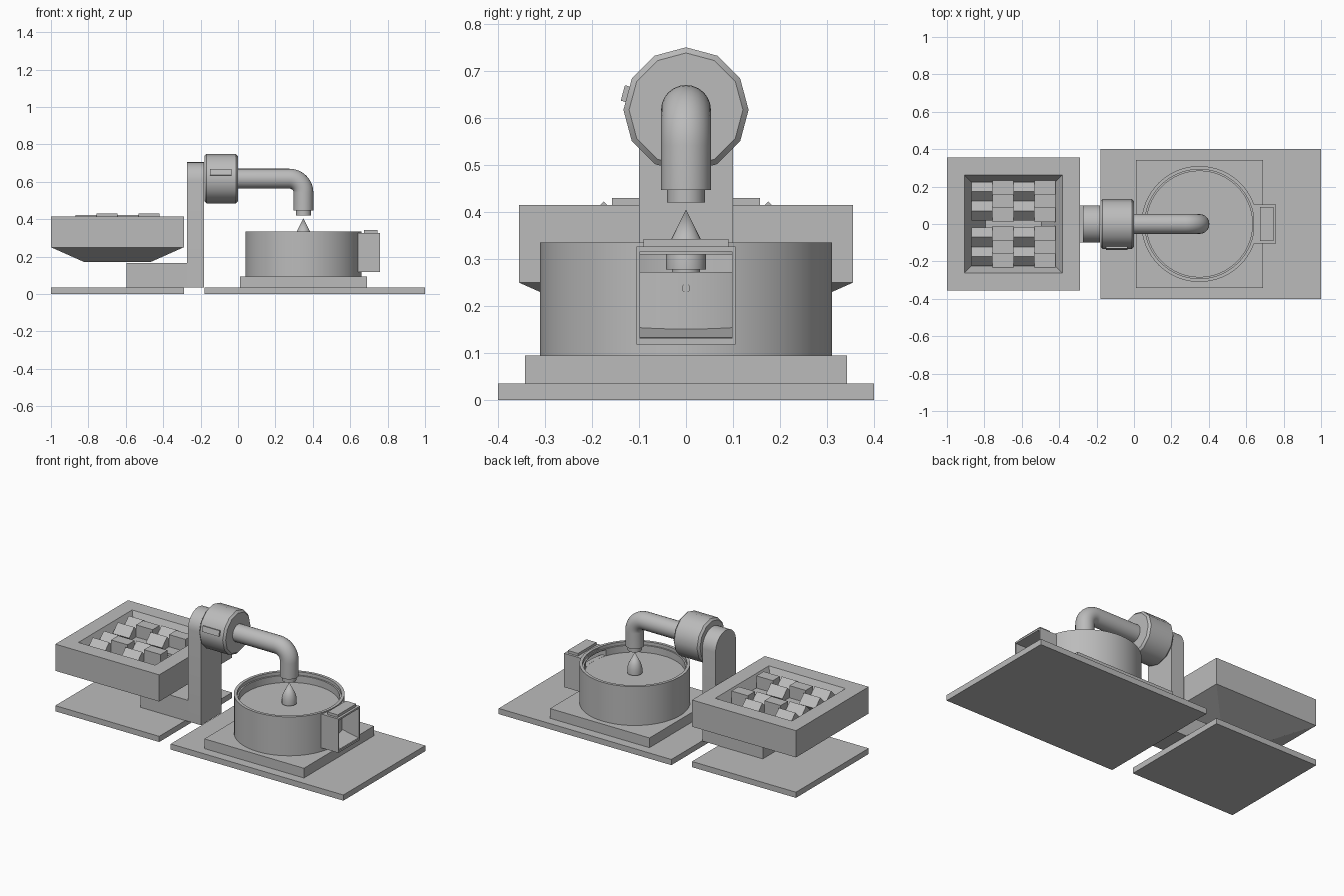
import bpy, bmesh, math
from mathutils import Matrix, Vector

if "Cube" in bpy.data.objects:
    bpy.data.objects.remove(bpy.data.objects["Cube"])

grey = bpy.data.materials.new("plain_grey")
grey.diffuse_color = (0.5, 0.5, 0.5, 1)
grey.use_nodes = True
grey.node_tree.nodes["Principled BSDF"].inputs["Base Color"].default_value = grey.diffuse_color


def finish(name, bm, smooth=None):
    bmesh.ops.remove_doubles(bm, verts=bm.verts, dist=1e-5)
    bmesh.ops.recalc_face_normals(bm, faces=bm.faces)
    me = bpy.data.meshes.new(name)
    bm.to_mesh(me)
    bm.free()
    me.materials.append(grey)
    ob = bpy.data.objects.new(name, me)
    bpy.context.collection.objects.link(ob)
    if smooth:
        bpy.ops.object.select_all(action='DESELECT')
        ob.select_set(True)
        bpy.context.view_layer.objects.active = ob
        bpy.ops.object.shade_smooth_by_angle(angle=math.radians(smooth))
    return ob


def add_box(bm, x0, x1, y0, y1, z0, z1, mat=Matrix()):
    m = mat @ Matrix.Translation(((x0 + x1) / 2, (y0 + y1) / 2, (z0 + z1) / 2)) \
        @ Matrix.Diagonal((x1 - x0, y1 - y0, z1 - z0, 1))
    bmesh.ops.create_cube(bm, size=1, matrix=m)


def box(name, *dims, mat=Matrix()):
    bm = bmesh.new()
    add_box(bm, *dims, mat=mat)
    return finish(name, bm)


def lathe(name, profile, segs, mat, smooth=35):
    """Spin (radius, height) points around local z."""
    bm = bmesh.new()
    rings = [[bm.verts.new(mat @ Vector((r * math.cos(a), r * math.sin(a), z)))
              for a in (2 * math.pi * i / segs for i in range(segs))]
             for r, z in profile]
    for a, b in zip(rings, rings[1:]):
        for i in range(segs):
            j = (i + 1) % segs
            bm.faces.new((a[i], a[j], b[j], b[i]))
    return finish(name, bm, smooth)


def square_loft(name, cx, levels):
    """Stack square sections (half width, z), capped at both ends."""
    bm = bmesh.new()
    rings = [[bm.verts.new((cx + sx * h, sy * h, z))
              for sx, sy in ((-1, -1), (1, -1), (1, 1), (-1, 1))] for h, z in levels]
    for a, b in zip(rings, rings[1:]):
        for i in range(4):
            j = (i + 1) % 4
            bm.faces.new((a[i], a[j], b[j], b[i]))
    bm.faces.new(rings[0])
    bm.faces.new(rings[-1])
    return finish(name, bm)


def extrude_x(name, pts, x0, x1, smooth=None):
    """Extrude a (y, z) outline along x."""
    bm = bmesh.new()
    f = bm.faces.new([bm.verts.new((x0, y, z)) for y, z in pts])
    new = bmesh.ops.extrude_face_region(bm, geom=[f])["geom"]
    bmesh.ops.translate(bm, vec=(x1 - x0, 0, 0),
                        verts=[v for v in new if isinstance(v, bmesh.types.BMVert)])
    return finish(name, bm, smooth)


# Ground plates and plinth
box("left_base_plate", -1, -0.29, -0.355, 0.355, 0, 0.035)
box("right_base_plate", -0.18, 1, -0.4, 0.4, 0, 0.035)
box("drum_plinth", 0.01, 0.69, -0.342, 0.342, 0.035, 0.095)

# Hopper: tapered underside, funnel-shaped opening
square_loft("hopper", -0.645, [(0.175, 0.17), (0.355, 0.25), (0.355, 0.415),
                               (0.262, 0.415), (0.15, 0.19)])

# Two shredder rollers: crossed teeth, every second disc turned by 45 degrees
for side, label in ((1, "back"), (-1, "front")):
    bm = bmesh.new()
    for i in range(4):
        x0 = -0.87 + 0.1125 * i
        for k in range(2):
            ang = math.radians(90 * k + (45 if i % 2 == 0 else 0))
            m = Matrix.Translation((0, side * 0.122, 0.32)) @ Matrix.Rotation(ang, 4, 'X')
            add_box(bm, x0, x0 + 0.1125, -0.11, 0.11, -0.035, 0.035, mat=m)
    finish(label + "_shredder_roller", bm)

# Stand: foot and round-topped post
box("stand_foot", -0.595, -0.27, -0.1, 0.1, 0.035, 0.165)
arch = [(0.1 * math.cos(math.pi * i / 16), 0.605 + 0.1 * math.sin(math.pi * i / 16))
        for i in range(17)]
extrude_x("stand_post", [(-0.1, 0.035), (0.1, 0.035)] + arch, -0.272, -0.182, 35)

# Twelve-sided motor housing with chamfered ends, and its side plate
along_x = Matrix.Translation((-0.18, 0, 0.617)) @ Matrix.Rotation(math.pi / 2, 4, 'Y')
lathe("motor_housing", [(0, 0), (0.121, 0), (0.133, 0.012), (0.133, 0.168),
                        (0.121, 0.18), (0, 0.18)], 12, along_x)
tilt = Matrix.Translation((0, 0, 0.617)) @ Matrix.Rotation(math.radians(-15), 4, 'X')
box("motor_plate", -0.15, -0.035, -0.139, -0.12, -0.017, 0.017, mat=tilt)

# Bent pipe: rings of a circle swept along an elbow
bm = bmesh.new()
R, r, n = 0.075, 0.053, 24
path = [(-0.01, 0.617, 0)]
path += [(0.35 - R + R * math.sin(t), 0.617 - R + R * math.cos(t), t)
         for t in (math.pi / 2 * i / 10 for i in range(11))]
path.append((0.35, 0.447, math.pi / 2))
rings = []
for x, z, t in path:
    ring = []
    for i in range(n):
        a = 2 * math.pi * i / n
        u = r * math.cos(a)
        ring.append(bm.verts.new((x + u * math.sin(t), r * math.sin(a), z + u * math.cos(t))))
    rings.append(ring)
for a, b in zip(rings, rings[1:]):
    for i in range(n):
        j = (i + 1) % n
        bm.faces.new((a[i], a[j], b[j], b[i]))
bm.faces.new(rings[0])
bm.faces.new(rings[-1])
finish("bent_pipe", bm, 35)

# Pipe outlet, and the small pointed spout inside the drum
at_drum = Matrix.Translation((0.35, 0, 0))
lathe("pipe_outlet", [(0, 0.42), (0.04, 0.42), (0.04, 0.45), (0, 0.45)], 24, at_drum)
lathe("pointed_spout", [(0, 0.26), (0.03, 0.26), (0.03, 0.278), (0.042, 0.278),
                        (0.042, 0.31), (0.035, 0.335), (0, 0.405)], 24, at_drum)

# Drum with stepped rim and a slot towards the side chute
drum = lathe("drum", [(0, 0.095), (0.31, 0.095), (0.31, 0.335), (0.292, 0.335),
                      (0.292, 0.315), (0.283, 0.315), (0.283, 0.272), (0, 0.272)],
             64, at_drum)
cutter = box("slot_cutter", 0.5, 0.75, -0.098, 0.098, 0.2725, 0.31)
cutter.hide_render = True
cutter.hide_viewport = True
cut = drum.modifiers.new("slot", 'BOOLEAN')
cut.operation = 'DIFFERENCE'
cut.solver = 'EXACT'
cut.object = cutter

# Side chute: open box with a ramp floor, lid and small drain
bm = bmesh.new()
add_box(bm, 0.635, 0.76, -0.105, -0.098, 0.118, 0.327)
add_box(bm, 0.635, 0.76, 0.098, 0.105, 0.118, 0.327)
add_box(bm, 0.635, 0.76, -0.098, 0.098, 0.118, 0.131)
add_box(bm, 0.635, 0.76, -0.098, 0.098, 0.316, 0.327)
finish("side_chute", bm)
bm = bmesh.new()
add_box(bm, 0.64, 0.755, -0.098, 0.098, 0.13, 0.155)
for v in bm.verts:
    if v.co.x > 0.7 and v.co.z > 0.14:
        v.co.z = 0.133
finish("chute_ramp", bm)
box("chute_lid", 0.675, 0.745, -0.09, 0.09, 0.327, 0.343)
drain = Matrix.Translation((0.655, 0, 0.238)) @ Matrix.Rotation(math.pi / 2, 4, 'Y')
lathe("drain", [(0, 0), (0.009, 0), (0.009, 0.008), (0, 0.008)], 16, drain)
